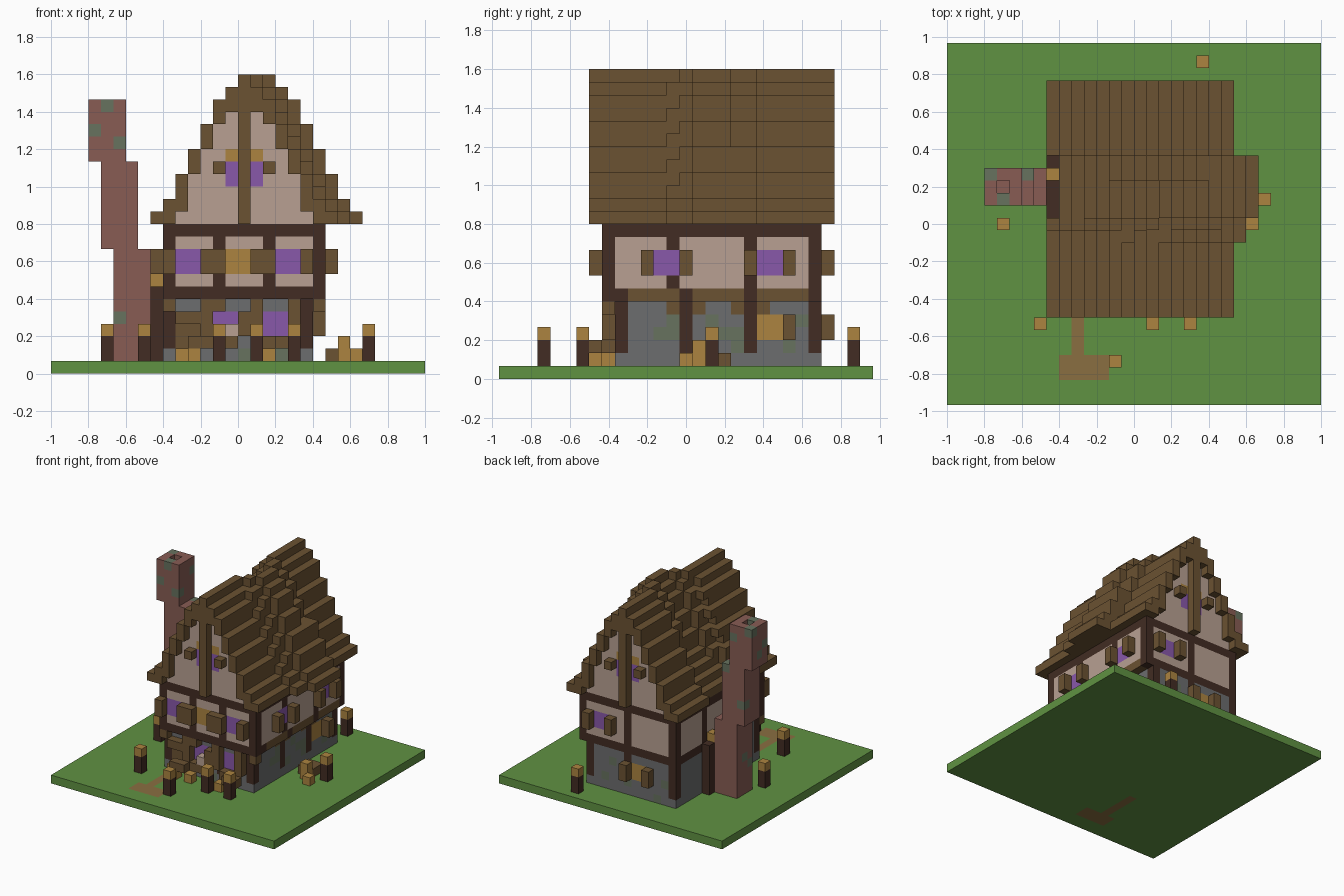
import bpy, bmesh
from mathutils import Vector

if "Cube" in bpy.data.objects:
    bpy.data.objects.remove(bpy.data.objects["Cube"])

UNIT = 1 / 15

PALETTE = {
    "grass": (96, 146, 66), "timber": (107, 82, 50), "dark_wood": (66, 44, 35),
    "plaster": (184, 160, 146), "purple_glass": (137, 88, 170), "gold": (172, 132, 64),
    "stone": (108, 109, 110), "moss": (103, 114, 95), "brick": (136, 92, 84),
    "dirt": (138, 111, 65),
}


def linear(c):
    c /= 255
    return c / 12.92 if c < 0.04045 else ((c + 0.055) / 1.055) ** 2.4


mats = {}
for name, rgb in PALETTE.items():
    m = bpy.data.materials.new(name)
    m.use_nodes = True
    col = [linear(c) for c in rgb] + [1]
    m.diffuse_color = col
    m.node_tree.nodes["Principled BSDF"].inputs["Base Color"].default_value = col
    mats[name] = m

cells = {}


def span(v):
    return range(v[0], v[1] + 1) if isinstance(v, tuple) else (v,)


def put(part, mat, x, y, z):
    """Fill a block of cells; tuples are inclusive ranges."""
    for i in span(x):
        for j in span(y):
            for k in span(z):
                cells[i, j, k] = (part, mat)


# Ground and path
put("ground", "grass", (-15, 14), (0, 28), 0)
put("ground", "dirt", -5, (4, 8), 0)
put("ground", "dirt", (-6, -3), (2, 3), 0)

# Ground floor: stone with posts
put("ground_floor", "stone", (-6, 5), (9, 24), (1, 5))
put("ground_floor", "dark_wood", 5, 8, (1, 1))
cells.pop((5, 8, 1))
for j in (9, 14, 19, 24):
    put("ground_floor", "dark_wood", 5, j, (2, 5))
    put("ground_floor", "dark_wood", -6, j, (2, 5))
for i in (-6, 0, 5):
    put("ground_floor", "dark_wood", i, 24, (2, 5))
for i in (-6, -3, 1, 5):
    put("ground_floor", "dark_wood", i, 9, (2, 5))
for j, k in ((12, 3), (13, 3), (13, 4), (15, 2), (16, 4), (17, 3), (18, 2), (18, 3), (22, 2), (23, 4)):
    put("ground_floor", "moss", 5, j, k)
for i, k in ((-5, 3), (3, 2), (2, 4), (-4, 1), (0, 2)):
    put("ground_floor", "moss", i, 24, k)
for i in (-4, 0, 3):
    put("ground_floor", "moss", i, 9, 1)
for j in (13, 15, 18, 20):
    put("ground_floor", "timber", 5, j, 5)

# Side and back windows of the ground floor
put("ground_floor", "gold", 5, (20, 21), (3, 4))
put("lower_shutters", "timber", 6, 22, (3, 4))
put("ground_floor", "gold", (-2, -1), 24, (3, 4))
for i in (-3, 0):
    put("lower_shutters", "timber", i, 25, (3, 4))

# Front of the ground floor: door, windows, shutters, planters
put("front_door", "timber", (-5, -4), 9, (1, 3))
put("front_door", "gold", -5, 8, 1)
put("front_door", "timber", (-5, -4), 8, 4)
for i in (-2, 2):
    put("front_windows", "purple_glass", (i, i + 1), 9, (3, 4))
    put("lower_shutters", "timber", i - 1, 8, (3, 4))
    put("lower_shutters", "timber", i + 2, 8, (3, 4))
    put("planters", "timber", (i, i + 1), 8, 2)
    put("planters", "gold", i, 7, 1)
put("planters", "timber", (3, 4), 7, 2)
put("planters", "plaster", -1, 8, 3)
put("planters", "gold", -4, 7, 1)
put("planters", "timber", (-4, -3), 7, 2)
for i in (-6, -3, -2, 1, 4, 6):
    put("brackets", "timber", i, 8, 5)

# Floor beam between storeys
put("floor_beam", "dark_wood", (-6, 6), (8, 24), 6)
put("floor_beam", "timber", 6, (9, 23), 6)
for j in (9, 14, 19, 24):
    put("floor_beam", "dark_wood", 6, j, 6)

# Upper floor: plaster panels in a dark frame
put("upper_floor", "plaster", (-6, 6), (8, 24), (7, 10))
put("upper_floor", "dark_wood", (-6, 6), (8, 24), 11)
for i in (-6, -2, 2, 6):
    put("upper_floor", "dark_wood", i, 8, (7, 10))
for i in (-6, 0, 6):
    put("upper_floor", "dark_wood", i, 24, (7, 10))
for i in (-6, 6):
    for j in (8, 13, 19, 24):
        put("upper_floor", "dark_wood", i, j, (7, 10))

# Upper windows with shutters
for i, glass in ((-5, "purple_glass"), (-1, "gold"), (3, "purple_glass")):
    put("upper_windows", glass, (i, i + 1), 8, (8, 9))
    for s in (i - 1, i + 2):
        put("upper_shutters", "timber", s, 7, (8, 9))
put("upper_windows", "purple_glass", (3, 4), 24, (8, 9))
for i in (2, 5):
    put("upper_shutters", "timber", i, 25, (8, 9))
for wall, out, j in ((6, 7, 12), (6, 7, 20), (-6, -7, 12)):
    put("upper_windows", "purple_glass", wall, (j, j + 1), (8, 9))
    for s in (j - 1, j + 2):
        put("upper_shutters", "timber", out, s, (8, 9))

# Crooked stepped roof
LEFT = (-7, -6, -5, -5, -4, -4, -3, -3, -2, -2, -1, 0)


def lean(j, n):
    if not 13 + n % 2 * (n > 2) <= j <= 19:
        return 0
    if j < 15 or (j > 17 and n > 5):
        return 1
    return 2


for n, left in enumerate(LEFT):
    k, right = 12 + n, -left
    for j in range(7, 26):
        s = lean(j, n)
        ls = s
        if n < 3:
            ls = 1 if 14 <= j <= 19 else 0
        if j in (7, 25) and n < 9:
            thick = 1 if n < 2 else 0
            put("roof", "timber", (left, left + thick), j, k)
            put("roof", "timber", (right - thick, right), j, k)
        else:
            put("roof", "timber", (left + ls, right + s), j, k)
    # plaster gables
    if n < 9:
        for j in (8, 24):
            put("gables", "plaster", (left + 1, right - 1), j, k)

# Gable posts and windows
for wall, out in ((8, 7), (24, 25)):
    put("gable_posts", "timber", 0, out, (12, 22))
    for i in (-1, 1):
        put("gable_windows", "purple_glass", i, wall, (15, 16))
        put("gable_windows", "gold", i, wall, 17)
        put("gable_shutters", "timber", 2 * i, out, 16)

# Fireplace bay and crooked chimney
put("fireplace_bay", "stone", -7, (14, 19), (1, 5))
for j in (14, 19):
    put("fireplace_bay", "dark_wood", -7, j, (1, 5))
put("fireplace_bay", "dark_wood", -7, (14, 19), 6)
put("wall_torch", "gold", -7, 18, 7)
for x, z in ((-10, (1, 9)), (-11, (10, 16)), (-12, (17, 21))):
    put("chimney", "brick", (x, x + 2), (16, 18), z)
for k in (19, 20, 21):
    cells.pop((-11, 17, k))
for c in ((-11, 16, 21), (-12, 16, 19), (-10, 16, 18), (-10, 16, 4), (-9, 18, 16),
          (-10, 18, 20), (-12, 17, 18), (-12, 18, 21), (-11, 18, 12), (-10, 17, 5)):
    put("chimney", "moss", *c)

# Garden torches
for x, y in ((-8, 6), (1, 6), (4, 6), (-2, 3), (-11, 14), (5, 27), (10, 16)):
    put("torches", "dark_wood", x, y, (1, 2))
    put("torches", "gold", x, y, 3)

# Crates and logs beside the house
put("crates", "gold", 8, 15, (1, 2))
put("crates", "gold", 9, 14, 1)
put("crates", "timber", (7, 8), (16, 17), 1)

# Turn the cells of each part into one mesh of outer faces
SIDES = [Vector(d) for d in ((1, 0, 0), (-1, 0, 0), (0, 1, 0), (0, -1, 0), (0, 0, 1), (0, 0, -1))]
ORIGIN = Vector((0, -14.5, 0))
parts = {}
for c, (part, mat) in cells.items():
    parts.setdefault(part, []).append((Vector(c), mat))

for part, blocks in parts.items():
    bm = bmesh.new()
    used = sorted({mat for _, mat in blocks})
    for c, mat in blocks:
        mid = c + Vector((0.5, 0.5, 0.5)) + ORIGIN
        for d in SIDES:
            if tuple(int(v) for v in c + d) in cells:
                continue
            u = Vector((d.y, d.z, d.x))
            w = d.cross(u)
            ring = [mid + (d + a * u + b * w) / 2 for a, b in ((-1, -1), (1, -1), (1, 1), (-1, 1))]
            f = bm.faces.new([bm.verts.new(p * UNIT) for p in ring])
            f.material_index = used.index(mat)
    bmesh.ops.remove_doubles(bm, verts=bm.verts, dist=UNIT / 100)
    me = bpy.data.meshes.new(part)
    bm.to_mesh(me)
    bm.free()
    for mat in used:
        me.materials.append(mats[mat])
    bpy.context.collection.objects.link(bpy.data.objects.new(part, me))
